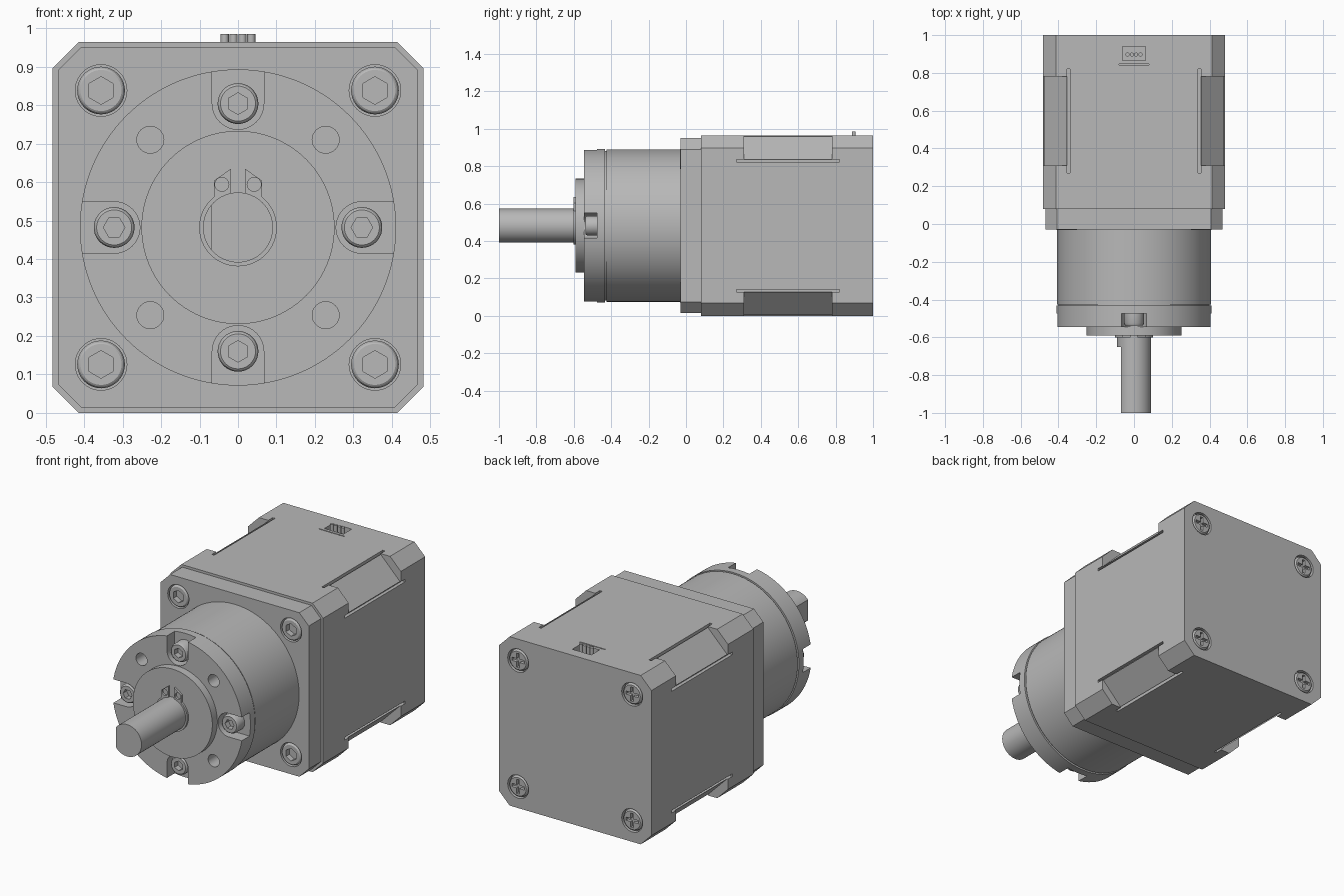
import bpy, bmesh
from math import sin, cos, pi, radians

CZ = 0.482  # height of the shaft axis

if "Cube" in bpy.data.objects:
    bpy.data.objects.remove(bpy.data.objects["Cube"])

grey = bpy.data.materials.new("metal_grey")
grey.use_nodes = True
grey.diffuse_color = (0.48, 0.48, 0.48, 1)
grey.node_tree.nodes["Principled BSDF"].inputs["Base Color"].default_value = (0.48, 0.48, 0.48, 1)


def circle(r, n=64, turn=0.0):
    return [(r * cos(turn + 2 * pi * i / n), r * sin(turn + 2 * pi * i / n)) for i in range(n)]


def rect(x0, x1, z0, z1):
    return [(x0, z0), (x1, z0), (x1, z1), (x0, z1)]


def octagon(h, c):
    k = h - c
    return [(h, -k), (h, k), (k, h), (-k, h), (-h, k), (-h, -k), (-k, -h), (k, -h)]


def loft(name, pts, rings, at=(0, 0)):
    """Sweep an x-z outline along y; rings are (y, scale) pairs."""
    bm = bmesh.new()
    loops = [[bm.verts.new((at[0] + x * s, y, CZ + at[1] + z * s)) for x, z in pts]
             for y, s in rings]
    n = len(pts)
    for a, b in zip(loops, loops[1:]):
        for i in range(n):
            bm.faces.new((a[i], a[(i + 1) % n], b[(i + 1) % n], b[i]))
    bm.faces.new(loops[0])
    bm.faces.new(loops[-1])
    bmesh.ops.recalc_face_normals(bm, faces=bm.faces)
    mesh = bpy.data.meshes.new(name)
    bm.to_mesh(mesh)
    bm.free()
    mesh.materials.append(grey)
    ob = bpy.data.objects.new(name, mesh)
    bpy.context.collection.objects.link(ob)
    return ob


def prism(name, pts, y0, y1, at=(0, 0)):
    return loft(name, pts, [(y0, 1), (y1, 1)], at)


def select(ob):
    bpy.ops.object.select_all(action='DESELECT')
    ob.select_set(True)
    bpy.context.view_layer.objects.active = ob


def cut(ob, pts, y0, y1, at=(0, 0)):
    tool = prism("cutter", pts, y0, y1, at)
    mod = ob.modifiers.new("cut", 'BOOLEAN')
    mod.operation = 'DIFFERENCE'
    mod.solver = 'EXACT'
    mod.object = tool
    select(ob)
    bpy.ops.object.modifier_apply(modifier=mod.name)
    bpy.data.objects.remove(tool)


def screw_head(name, r, front, back, at):
    d = 1 if back > front else -1
    rings = [(front, 0.86), (front + d * 0.003, 0.93), (front + d * 0.012, 1), (back, 1)]
    return loft(name, circle(r, 40), rings, at)


def mirrored(pts, sx, sz):
    return [(x * sx, z * sz) for x, z in pts]


corners = [(sx, sz) for sx in (1, -1) for sz in (1, -1)]

# Motor body with recessed middle corners and thin relief slots
body = prism("motor_body", octagon(0.482, 0.068), 0.08, 1.0)
for sx, sz in corners:
    cut(body, mirrored([(0.33, 0.502), (0.52, 0.502), (0.52, 0.312)], sx, sz), 0.31, 0.78)
    cut(body, mirrored(rect(0.34, 0.355, 0.463, 0.52), sx, sz), 0.27, 0.82)
    cut(body, mirrored(rect(0.463, 0.52, 0.34, 0.355), sx, sz), 0.27, 0.82)
    cut(body, circle(0.066, 40), 0.975, 1.05, (sx * 0.36, sz * 0.36))

# Connector socket and its pins
cut(body, rect(-0.06, 0.06, 0.43, 0.52), 0.865, 0.94)
cut(body, rect(-0.08, 0.08, 0.474, 0.52), 0.842, 0.848)
for i in range(4):
    bpy.ops.mesh.primitive_cylinder_add(vertices=16, radius=0.0105, depth=0.08,
                                        location=((i - 1.5) * 0.023, 0.897, 0.945))
    bpy.context.object.name = "connector_pin"
    bpy.context.object.data.materials.append(grey)

# Mounting plate with counterbored corners
plate = prism("mounting_plate", octagon(0.468, 0.06), -0.03, 0.08)
for sx, sz in corners:
    spot = (sx * 0.356, sz * 0.356)
    cut(plate, circle(0.067, 40), -0.1, 0.03, spot)
    bolt = screw_head("corner_bolt", 0.062, -0.031, 0.03, spot)
    cut(bolt, circle(0.036, 6, pi / 2), -0.1, 0.0, spot)
    # Cross-head screws at the back
    spot = (sx * 0.36, sz * 0.36)
    rear = screw_head("rear_screw", 0.06, 1.0, 0.97, spot)
    cut(rear, rect(-0.04, 0.04, -0.009, 0.009), 0.982, 1.05, spot)
    cut(rear, rect(-0.009, 0.009, -0.04, 0.04), 0.982, 1.05, spot)

# Gearbox housing with a shallow groove behind the front flange
loft("gearbox_housing", circle(0.407, 128), [(-0.425, 1), (-0.03, 1)])
prism("gearbox_groove", circle(0.4, 128), -0.432, -0.425)
flange = prism("front_flange", circle(0.411, 128), -0.545, -0.432)
for sx, sz in corners:
    cut(flange, circle(0.035, 32), -0.6, -0.46, (sx * 0.228, sz * 0.228))

# Four open notches with socket screws
for q in range(4):
    a = q * pi / 2
    c, s = round(cos(a)), round(sin(a))
    arc = [(0.322 + 0.067 * cos(t), 0.067 * sin(t))
           for t in (pi / 2 + pi * i / 20 for i in range(21))]
    outline = [(0.5, 0.067)] + arc + [(0.5, -0.067)]
    cut(flange, [(x * c - z * s, x * s + z * c) for x, z in outline], -0.6, -0.475)
    spot = (0.322 * c, 0.322 * s)
    head = screw_head("flange_screw", 0.053, -0.537, -0.47, spot)
    cut(head, circle(0.028, 6, a), -0.6, -0.505, spot)

# Pilot boss and output shaft with a flat
prism("pilot_boss", circle(0.251, 96), -0.59, -0.545)
shaft = prism("output_shaft", circle(0.091), -1.0, -0.58)
cut(shaft, rect(-0.2, -0.07, -0.2, 0.2), -1.1, -0.65)

# Retaining ring with two eyelets
ring = prism("retaining_ring", circle(0.101), -0.602, -0.589)
cut(ring, rect(-0.018, 0.018, 0.05, 0.2), -0.7, -0.5)
for sx in (1, -1):
    lug = mirrored([(0.018, 0.08), (0.062, 0.07), (0.062, 0.122), (0.018, 0.153)], sx, 1)
    eye = prism("ring_eyelet", lug, -0.602, -0.589)
    cut(eye, circle(0.018, 24), -0.7, -0.5, (sx * 0.042, 0.112))

# Smooth the round surfaces, keep the edges sharp
for ob in list(bpy.context.scene.objects):
    if ob.type == 'MESH' and grey.name in ob.data.materials:
        select(ob)
        bpy.ops.object.shade_smooth_by_angle(angle=radians(25))
